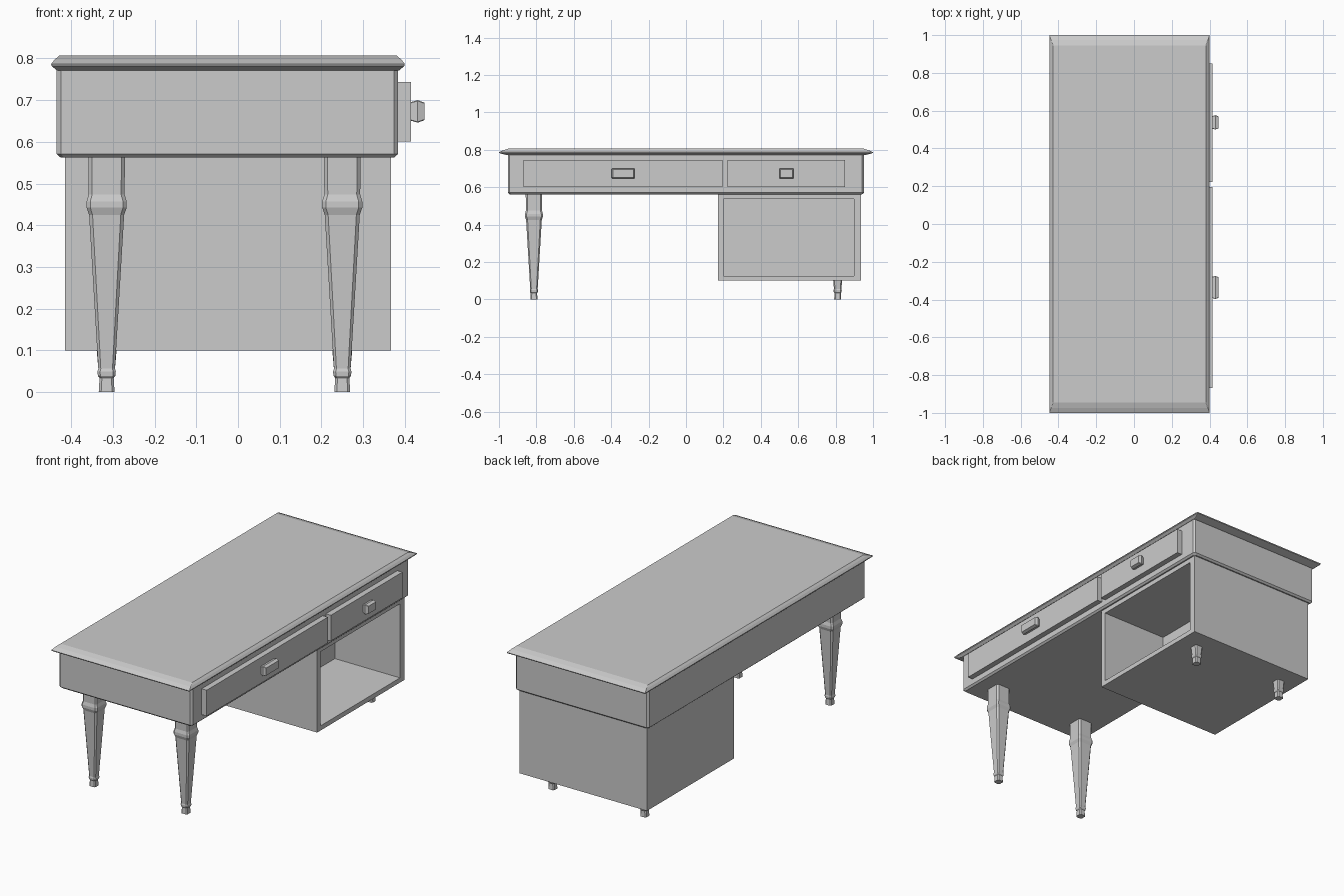
import bpy, bmesh

if "Cube" in bpy.data.objects:
    bpy.data.objects.remove(bpy.data.objects["Cube"])


def finish(name, bm):
    bmesh.ops.recalc_face_normals(bm, faces=bm.faces)
    mesh = bpy.data.meshes.new(name)
    bm.to_mesh(mesh)
    bm.free()
    ob = bpy.data.objects.new(name, mesh)
    bpy.context.collection.objects.link(ob)
    return ob


def loft(name, sections):
    """Stack of rectangles (z, x0, x1, y0, y1, corner chamfer) joined into a solid."""
    bm = bmesh.new()
    rings = []
    for z, x0, x1, y0, y1, c in sections:
        pts = [(x0 + c, y0), (x1 - c, y0), (x1, y0 + c), (x1, y1 - c),
               (x1 - c, y1), (x0 + c, y1), (x0, y1 - c), (x0, y0 + c)]
        rings.append([bm.verts.new((x, y, z)) for x, y in pts])
    for a, b in zip(rings, rings[1:]):
        for i in range(8):
            j = (i + 1) % 8
            bm.faces.new((a[i], a[j], b[j], b[i]))
    bm.faces.new(rings[0][::-1])
    bm.faces.new(rings[-1])
    return finish(name, bm)


def box(x0, x1, y0, y1, z0, z1):
    bm = bmesh.new()
    bmesh.ops.create_cube(bm, size=1)
    for v in bm.verts:
        v.co = (x1 if v.co.x > 0 else x0, y1 if v.co.y > 0 else y0, z1 if v.co.z > 0 else z0)
    return bm


# Table top: moulded edge, wider slope on the short ends
loft("table_top", [(z, -0.448 + i, 0.40 - i, -1 + j, 1 - j, 0.001) for z, i, j in
                   [(0.771, 0.014, 0.042), (0.782, 0.001, 0.002), (0.787, 0, 0),
                    (0.798, 0.009, 0.025), (0.807, 0.02, 0.055)]])

# Drawer case with chamfered corners and lower edge
loft("drawer_case", [(0.562, -0.425, 0.374, -0.943, 0.942, 0.009),
                     (0.571, -0.435, 0.384, -0.953, 0.952, 0.010),
                     (0.773, -0.435, 0.384, -0.953, 0.952, 0.010)])

# Pedestal cabinet with an open recess at the right
bm = box(-0.415, 0.367, 0.17, 0.935, 0.10, 0.563)
front = max(bm.faces, key=lambda f: f.calc_center_median().x)
bmesh.ops.inset_region(bm, faces=[front], thickness=0.03)
mid = front.calc_center_median()
for v in front.verts:
    v.co.y = 0.20 if v.co.y < mid.y else 0.897
    v.co.z = 0.126 if v.co.z < mid.z else 0.537
back = bmesh.ops.extrude_discrete_faces(bm, faces=[front])["faces"][0]
for v in back.verts:
    v.co.x -= 0.40
finish("pedestal", bm)

# Drawer fronts and their pulls
for side, y0, y1, k0, k1 in [("wide", -0.868, 0.195, -0.397, -0.275),
                             ("narrow", 0.222, 0.85, 0.50, 0.576)]:
    finish(side + "_drawer_front", box(0.375, 0.415, y0, y1, 0.601, 0.744))
    pull = loft(side + "_drawer_pull", [(x, 0.646 + i, 0.70 - i, k0 + i, k1 - i, 0.002) for x, i in
                                        [(0.41, 0.006), (0.431, 0), (0.447, 0.006)]])
    for v in pull.data.vertices:
        v.co = (v.co.z, v.co.y, v.co.x)
    pull.data.flip_normals()

# Tapered legs and matching pedestal feet: (height, half width)
foot = [(0, 0.019), (0.034, 0.017), (0.039, 0.021), (0.049, 0.022), (0.056, 0.020)]
leg = foot + [(0.425, 0.042), (0.442, 0.048), (0.457, 0.048), (0.474, 0.043), (0.566, 0.044)]
for side, x in [("left", -0.315), ("right", 0.25)]:
    for name, y, prof in [("leg", -0.813, leg), ("pedestal_foot", 0.811, foot + [(0.102, 0.024)])]:
        loft(f"{side}_{name}", [(z, x - r, x + r, y - r, y + r, 0.004 + r * 0.1)
                                for z, r in prof])
